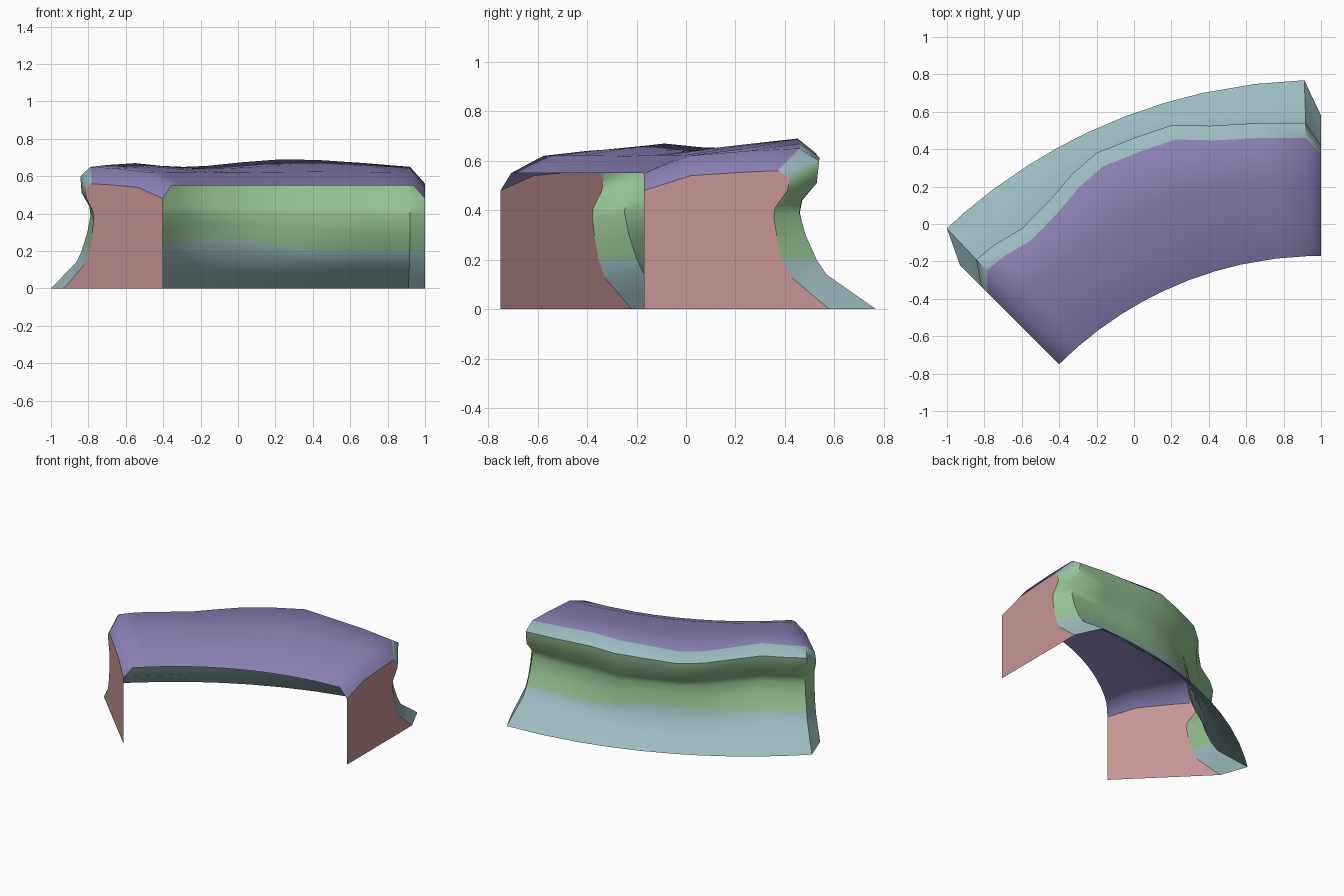
import bpy
import bmesh
from math import sin, cos, radians

old = bpy.data.objects.get("Cube")
if old:
    bpy.data.objects.remove(old, do_unlink=True)


def make_material(name, color):
    mat = bpy.data.materials.new(name)
    mat.use_nodes = True
    mat.diffuse_color = (*color, 1)
    mat.node_tree.nodes["Principled BSDF"].inputs["Base Color"].default_value = (*color, 1)
    return mat


purple = make_material("ground purple", (.26, .22, .47))
teal = make_material("slope teal", (.33, .50, .53))
green = make_material("cliff green", (.30, .54, .29))
red = make_material("end cap red", (.57, .30, .30))

# Centre of the bend; every column is a (radius, height) profile swept around it
CENTRE_X, CENTRE_Y = 1, -2.15

# Profiles run from the inner edge, over the rim, down the cliff to the foot
main_profile = [(1.98, .55), (2.16, .62), (2.40, .64), (2.61, .65), (2.69, .60),
                (2.68, .51), (2.62, .44), (2.61, .39), (2.635, .3), (2.68, .2),
                (2.72, .14), (2.82, .07), (2.92, 0)]
end_profile = [(1.98, .48), (2.17, .54), (2.40, .555), (2.52, .56), (2.57, .53),
               (2.56, .48), (2.51, .41), (2.505, .37), (2.52, .28), (2.54, .2),
               (2.575, .13), (2.67, .05), (2.73, 0)]

# How strongly each profile row follows the bulge and the lift of its column
bulge_weight = [0, 0, .3, 1, 1, 1, 1, 1, .8, .5, .3, .1, 0]
lift_weight = [0, .1, .5, 1, .7, .4, 0, 0, 0, 0, 0, 0, 0]
swell_weight = [0, 0, 0, 0, 0, 0, 0, .3, .8, 1, .6, .2, 0]

# Columns: angle, outward bulge, rim lift, swell of the lower slope
columns = [(1.75, 0, 0, 0), (7, .02, .02, 0), (12.5, .05, .037, 0),
           (16.6, .105, .04, .03), (21, .105, .025, .06), (25.4, .11, .005, .06),
           (28.8, .07, 0, .04), (32.5, .01, .005, .02), (36.9, -.03, .02, .01),
           (40.7, -.005, .01, 0), (43.25, 0, 0, 0)]


def place(angle, radius, height):
    a = radians(angle)
    return (CENTRE_X - radius * sin(a), CENTRE_Y + radius * cos(a), height)


def shaped_column(angle, bulge, lift, swell):
    points = []
    for (r, z), b, l, s in zip(main_profile, bulge_weight, lift_weight, swell_weight):
        points.append(place(angle, r + bulge * b, z + lift * l + swell * s))
    return points


def finish(bm, name, materials):
    mesh = bpy.data.meshes.new(name)
    bm.to_mesh(mesh)
    bm.free()
    for mat in materials:
        mesh.materials.append(mat)
    obj = bpy.data.objects.new(name, mesh)
    bpy.context.collection.objects.link(obj)
    return obj


# Ground, rim, cliff and foot slope as one swept sheet
grid = [[place(0, r, z) for r, z in end_profile]]
grid += [shaped_column(*c) for c in columns]
grid += [[place(45, r, z) for r, z in end_profile]]
bm = bmesh.new()
verts = [[bm.verts.new(p) for p in column] for column in grid]
for left, right in zip(verts, verts[1:]):
    for j in range(len(left) - 1):
        face = bm.faces.new((left[j], left[j + 1], right[j + 1], right[j]))
        # purple ground, teal rim, green cliff, teal foot
        face.material_index = 0 if j < 3 else 1 if j == 3 or j > 8 else 2
cliff = finish(bm, "curved_cliff", [purple, teal, green])
bpy.ops.object.select_all(action="DESELECT")
cliff.select_set(True)
bpy.context.view_layer.objects.active = cliff
bpy.ops.object.shade_smooth_by_angle(angle=radians(50))

# Flat caps closing the two ends
for name, angle in (("left_end_cap", 0), ("right_end_cap", 45)):
    outline = [place(angle, r, z) for r, z in end_profile]
    outline.append(place(angle, end_profile[0][0], 0))
    if angle == 0:
        outline.reverse()
    bm = bmesh.new()
    bm.faces.new([bm.verts.new(p) for p in outline])
    finish(bm, name, [red])
